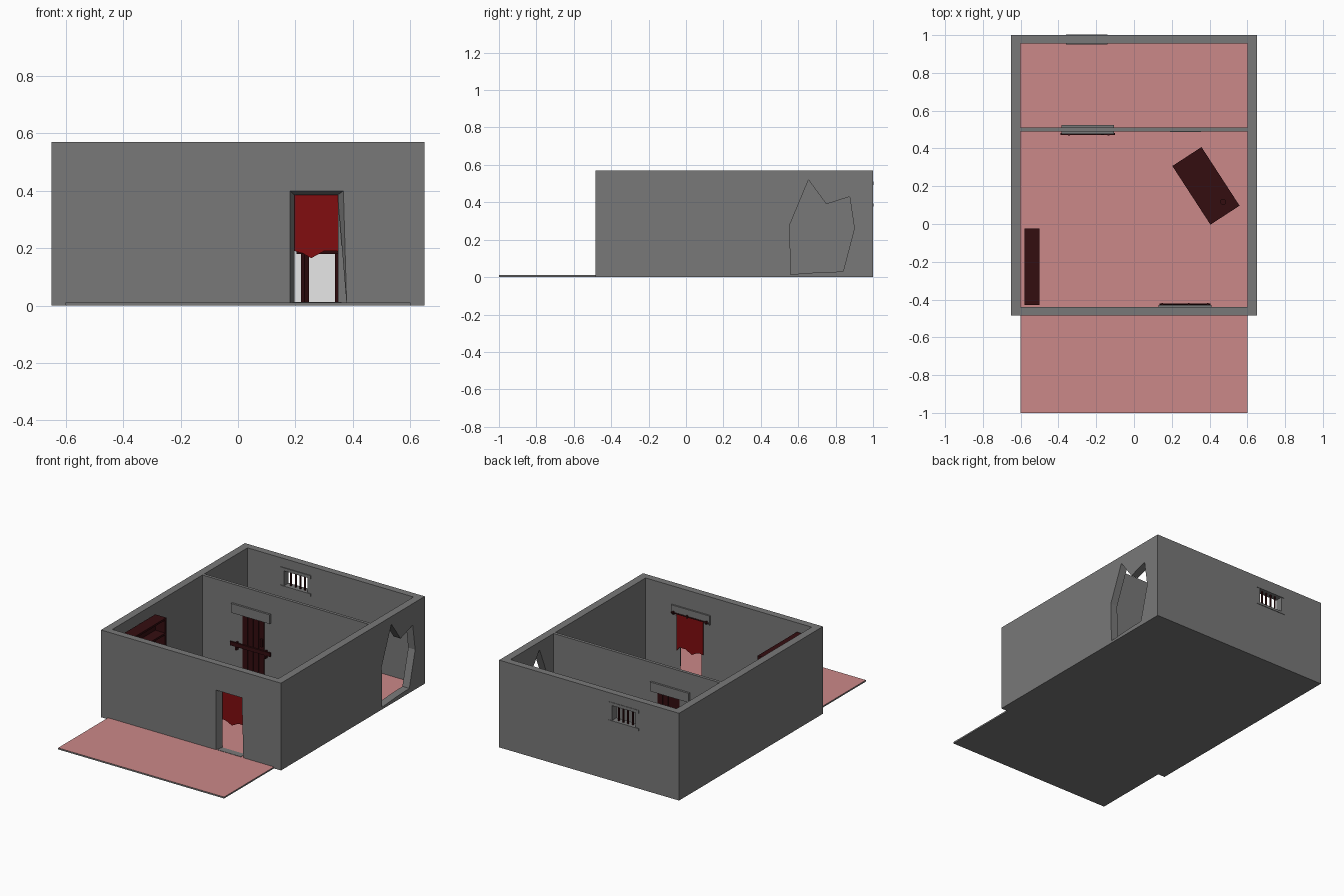
import bpy, bmesh, math
from mathutils import Matrix, Vector

cube = bpy.data.objects.get("Cube")
if cube:
    bpy.data.objects.remove(cube, do_unlink=True)


def material(name, rgb):
    m = bpy.data.materials.new(name)
    m.use_nodes = True
    m.diffuse_color = (*rgb, 1)
    m.node_tree.nodes["Principled BSDF"].inputs["Base Color"].default_value = (*rgb, 1)
    return m


STONE = material("grey stone", (0.19, 0.19, 0.19))
FLOOR = material("pink floor", (0.6, 0.25, 0.25))
WOOD = material("dark wood", (0.034, 0.004, 0.005))
CLOTH = material("red cloth", (0.22, 0.004, 0.005))
PALE = material("pale plaster", (1, 1, 1))


def finish(name, bm, *mats):
    bmesh.ops.recalc_face_normals(bm, faces=bm.faces)
    me = bpy.data.meshes.new(name)
    bm.to_mesh(me)
    bm.free()
    for m in mats:
        me.materials.append(m)
    ob = bpy.data.objects.new(name, me)
    bpy.context.collection.objects.link(ob)
    return ob


def add_box(bm, x, y, z):
    """Add a box given its (min, max) range on each axis."""
    size = Matrix.Diagonal((x[1] - x[0], y[1] - y[0], z[1] - z[0], 1))
    mid = Matrix.Translation((sum(x) / 2, sum(y) / 2, sum(z) / 2))
    return bmesh.ops.create_cube(bm, size=1, matrix=mid @ size)["verts"]


def boxes(name, mat, *ranges):
    bm = bmesh.new()
    for r in ranges:
        add_box(bm, *r)
    return finish(name, bm, mat)


def loft(name, mat, first, second):
    """Join two matching 3D outlines into a closed solid."""
    bm = bmesh.new()
    a = [bm.verts.new(p) for p in first]
    b = [bm.verts.new(p) for p in second]
    bm.faces.new(a)
    bm.faces.new(b)
    for i in range(len(a)):
        j = (i + 1) % len(a)
        bm.faces.new((a[i], a[j], b[j], b[i]))
    return finish(name, bm, mat)


def cut(target, cutter):
    mod = target.modifiers.new("opening", 'BOOLEAN')
    mod.object = cutter
    mod.solver = 'EXACT'
    bpy.context.view_layer.objects.active = target
    bpy.ops.object.modifier_apply(modifier=mod.name)
    bpy.data.objects.remove(cutter, do_unlink=True)


# Floor slab, coloured only on its upper side
floor = boxes("floor", STONE, ((-0.6, 0.6), (-1, 0.98), (0, 0.01)))
floor.data.materials.append(FLOOR)
for p in floor.data.polygons:
    p.material_index = int(p.normal.z > 0.5)

# Outer walls as one open ring
H = 0.57
outer = [(-0.65, -0.485), (0.65, -0.485), (0.65, 1), (-0.65, 1)]
inner = [(-0.6, -0.44), (0.6, -0.44), (0.6, 0.955), (-0.6, 0.955)]
bm = bmesh.new()
rings = [[bm.verts.new((*p, z)) for p in ring]
         for ring, z in ((outer, 0), (outer, H), (inner, H), (inner, 0))]
for k in range(4):
    for i in range(4):
        j = (i + 1) % 4
        r, s = rings[k], rings[(k + 1) % 4]
        bm.faces.new((r[i], r[j], s[j], s[i]))
walls = finish("outer_walls", bm, STONE)

# Splayed front doorway
wide = [(0.18, -0.02), (0.38, -0.02), (0.368, 0.4), (0.18, 0.4)]
slim = [(0.197, -0.02), (0.347, -0.02), (0.347, 0.385), (0.197, 0.385)]
cut(walls, loft("doorway_cutter", STONE,
                [(x, -0.487, z) for x, z in wide], [(x, -0.438, z) for x, z in slim]))

# Broken gap in the side wall
gap = [(0.56, 0.015), (0.555, 0.28), (0.655, 0.52), (0.75, 0.39),
       (0.875, 0.43), (0.9, 0.26), (0.84, 0.03), (0.7, 0.025)]
cut(walls, loft("gap_cutter", STONE,
                [(0.55, y, z) for y, z in gap], [(0.7, y, z) for y, z in gap]))

# Barred back window with lintel and sill
cut(walls, boxes("window_cutter", STONE, ((-0.335, -0.165), (0.9, 1.1), (0.39, 0.495))))
boxes("window_lintel", STONE, ((-0.36, -0.14), (0.95, 1.003), (0.492, 0.512)))
boxes("window_sill", STONE, ((-0.36, -0.14), (0.95, 1.003), (0.378, 0.393)))
bm = bmesh.new()
for i in range(4):
    bmesh.ops.create_cone(bm, cap_ends=True, segments=8, radius1=0.006, radius2=0.006, depth=0.11,
                          matrix=Matrix.Translation((-0.301 + 0.034 * i, 0.978, 0.443)))
finish("window_bars", bm, WOOD)

# Partition with doorway and a lintel on each side
partition = boxes("partition", STONE, ((-0.6, 0.6), (0.49, 0.51), (0, H)))
cut(partition, boxes("partition_cutter", STONE, ((-0.31, -0.15), (0.4, 0.6), (-0.1, 0.4))))
boxes("partition_lintels", STONE,
      ((-0.385, -0.105), (0.477, 0.49), (0.387, 0.447)),
      ((-0.385, -0.105), (0.51, 0.523), (0.387, 0.447)))
boxes("plaster_patch", PALE, ((0.19, 0.355), (0.486, 0.49), (0.01, 0.2)))

# Plank door with crossbar, brackets and handle
boxes("plank_door", WOOD, *[((-0.31 + 0.04 * i, -0.272 + 0.04 * i), (0.488, 0.512), (0.012, 0.4))
                            for i in range(4)])
boxes("door_backing", WOOD, ((-0.31, -0.15), (0.493, 0.507), (0.01, 0.4)))
boxes("door_crossbar", WOOD, ((-0.39, -0.1), (0.472, 0.482), (0.175, 0.2)))
boxes("crossbar_brackets", WOOD, *[((x - 0.005, x + 0.005), (0.468, 0.49), (0.155, 0.205))
                                   for x in (-0.345, -0.135)])
boxes("door_handle", WOOD, ((-0.175, -0.16), (0.475, 0.49), (0.22, 0.27)))

# Front doorway threshold, inner lintel, rod and torn curtain
boxes("threshold", STONE, ((0.19, 0.36), (-0.484, -0.44), (0.002, 0.012)))
boxes("front_lintel", STONE, ((0.13, 0.41), (-0.44, -0.43), (0.39, 0.45)))
bm = bmesh.new()
bmesh.ops.create_cone(bm, cap_ends=True, segments=8, radius1=0.004, radius2=0.004, depth=0.27,
                      matrix=Matrix.Translation((0.27, -0.424, 0.405)) @ Matrix.Rotation(math.pi / 2, 4, 'Y'))
for x in (0.15, 0.29, 0.39):
    add_box(bm, (x - 0.004, x + 0.004), (-0.43, -0.418), (0.395, 0.413))
finish("curtain_rod", bm, WOOD)
hem = [(0.175, 0.405), (0.175, 0.185), (0.197, 0.19), (0.225, 0.182), (0.255, 0.165),
       (0.3, 0.19), (0.345, 0.19), (0.365, 0.165), (0.365, 0.405)]
loft("curtain", CLOTH, [(x, -0.428, z) for x, z in hem], [(x, -0.424, z) for x, z in hem])

# Table turned at an angle, with a cup on top
bm = bmesh.new()
add_box(bm, (-0.185, 0.185), (-0.092, 0.092), (0.18, 0.195))
for sx in (-1, 1):
    for sy in (-1, 1):
        add_box(bm, (sx * 0.162 - 0.01, sx * 0.162 + 0.01),
                (sy * 0.07 - 0.01, sy * 0.07 + 0.01), (0.01, 0.18))
place = Matrix.Translation((0.381, 0.202, 0)) @ Matrix.Rotation(math.radians(-57), 4, 'Z')
bm.transform(place)
finish("table", bm, WOOD)
bm = bmesh.new()
bmesh.ops.create_cone(bm, cap_ends=True, segments=12, radius1=0.012, radius2=0.016, depth=0.03,
                      matrix=Matrix.Translation((0.472, 0.117, 0.21)))
finish("cup", bm, WOOD)

# Open shelves against the side wall
X, Y = (-0.58, -0.5), (-0.43, -0.025)
bm = bmesh.new()
add_box(bm, (-0.58, -0.572), Y, (0.01, 0.515))
for y in (Y[0], Y[1] - 0.012):
    add_box(bm, X, (y, y + 0.012), (0.01, 0.515))
for i in range(6):
    z = 0.02 + 0.0965 * i
    add_box(bm, X, Y, (z, z + 0.0125))
finish("shelves", bm, WOOD)
